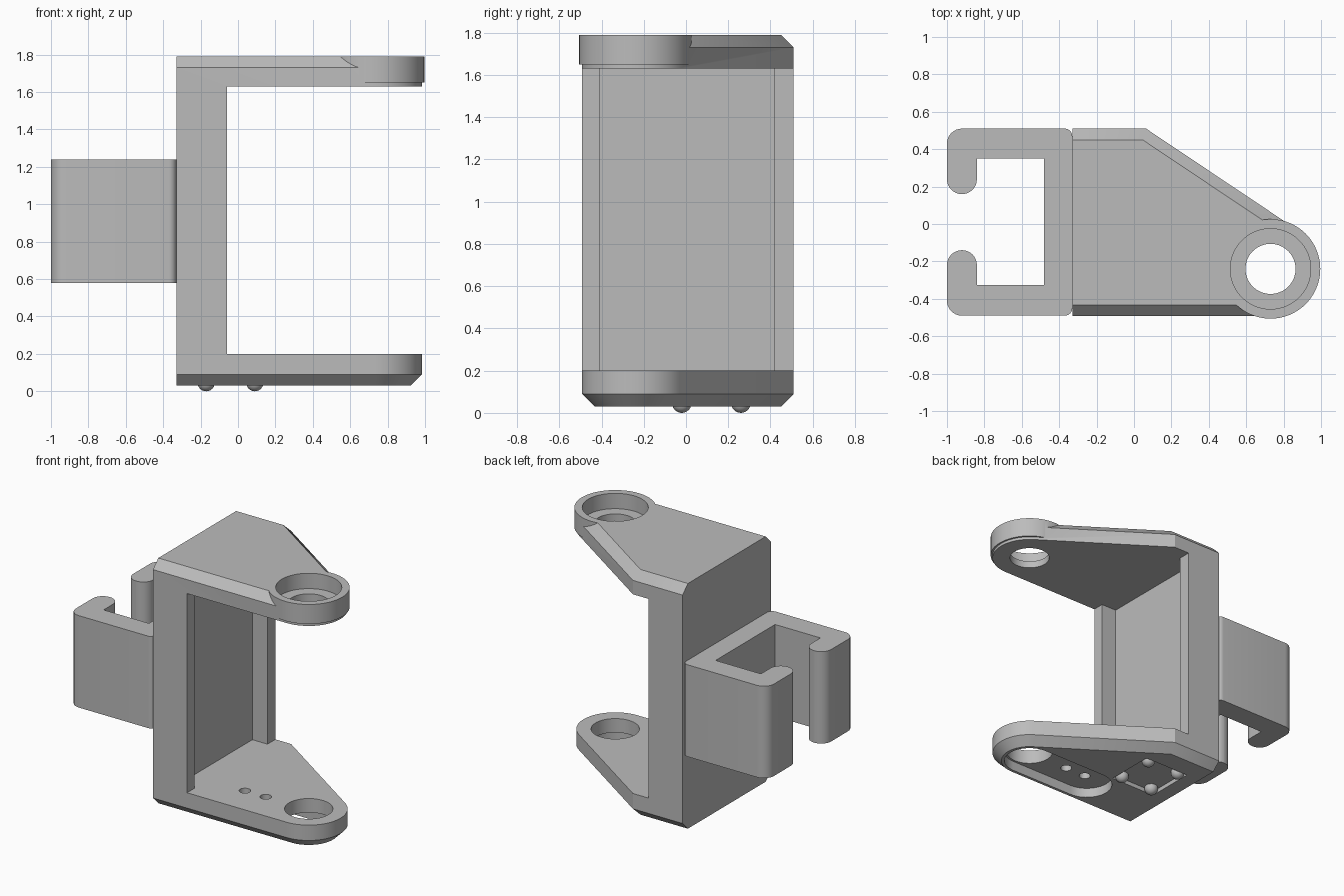
import bpy, bmesh
from math import sin, cos, pi, radians
from mathutils import Vector

cube = bpy.data.objects.get("Cube")
if cube:
    bpy.data.objects.remove(cube, do_unlink=True)

GREY = (0.5, 0.5, 0.5, 1)
grey = bpy.data.materials.new("grey plastic")
grey.use_nodes = True
grey.diffuse_color = GREY
grey.node_tree.nodes["Principled BSDF"].inputs["Base Color"].default_value = GREY


def loft(name, layers):
    """Join outlines of equal length, each given as (points, z), into a closed solid."""
    bm = bmesh.new()
    rings = [[bm.verts.new((x, y, z)) for x, y in pts] for pts, z in layers]
    n = len(rings[0])
    bm.faces.new(rings[0][::-1])
    bm.faces.new(rings[-1])
    for a, b in zip(rings, rings[1:]):
        for i in range(n):
            j = (i + 1) % n
            bm.faces.new((a[i], a[j], b[j], b[i]))
    bmesh.ops.recalc_face_normals(bm, faces=bm.faces)
    mesh = bpy.data.meshes.new(name)
    bm.to_mesh(mesh)
    bm.free()
    obj = bpy.data.objects.new(name, mesh)
    bpy.context.collection.objects.link(obj)
    mesh.materials.append(grey)
    return obj


def prism(name, pts, z0, z1):
    return loft(name, [(pts, z0), (pts, z1)])


def arc(cx, cy, r, a0, a1, n):
    return [(cx + r * cos(a0 + (a1 - a0) * i / n),
             cy + r * sin(a0 + (a1 - a0) * i / n)) for i in range(n + 1)]


def disc(name, x, y, r, z0, z1, n=64):
    return prism(name, arc(x, y, r, 0, 2 * pi, n)[:-1], z0, z1)


def box(name, x0, x1, y0, y1, z0, z1):
    return prism(name, [(x0, y0), (x1, y0), (x1, y1), (x0, y1)], z0, z1)


def combine(target, other, operation):
    mod = target.modifiers.new(operation.lower(), "BOOLEAN")
    mod.operation = operation
    mod.solver = "EXACT"
    mod.object = other
    with bpy.context.temp_override(object=target, active_object=target):
        bpy.ops.object.modifier_apply(modifier=mod.name)
    bpy.data.objects.remove(other, do_unlink=True)


def rounded(corners, steps=8):
    """Fillet polygon corners given as (x, y, radius); all corners are square."""
    out = []
    for i, (x, y, r) in enumerate(corners):
        p = Vector((x, y))
        a = (Vector(corners[i - 1][:2]) - p).normalized()
        b = (Vector(corners[(i + 1) % len(corners)][:2]) - p).normalized()
        if r == 0:
            out.append((x, y))
            continue
        c = p + (a + b) * r
        for k in range(steps + 1):
            t = pi / 2 * k / steps
            q = c - b * r * cos(t) - a * r * sin(t)
            out.append((q.x, q.y))
    return out


# Bracket body: tapered plan with chamfered top and bottom rims
PX, PY, R = 0.73, -0.24, 0.253      # pivot centre and tip radius
BACK, LEFT = 0.51, -0.33
SLANT = radians(56.2)               # direction the slanted side faces


def plan(d):
    tip = arc(PX, PY, R - d, -pi / 2, SLANT, 40)
    yb = BACK - d
    xb = PX + (R - d - (yb - PY) * sin(SLANT)) / cos(SLANT)
    return [(LEFT, PY - R + d)] + tip + [(xb, yb), (LEFT, yb)]


body = loft("bracket_body", [(plan(0.06), 0.03), (plan(0), 0.09),
                             (plan(0), 1.73), (plan(0.06), 1.79)])

# Opening between the arms, and the shallow recess in the upright wall
combine(body, box("opening", -0.06, 1.5, -1, 1, 0.2, 1.63), "DIFFERENCE")
combine(body, box("wall_recess", -0.18, 0.1, -0.41, 0.42, 0.2, 1.63), "DIFFERENCE")

# Upper arm: bearing ring with counterbore and through hole
combine(body, disc("bearing_ring", PX, PY, 0.266, 1.65, 1.79), "UNION")
combine(body, disc("counterbore", PX, PY, 0.215, 1.68, 1.9), "DIFFERENCE")
combine(body, disc("upper_hole", PX, PY, 0.134, 1.5, 1.8), "DIFFERENCE")

# Lower arm: pivot hole, underside slot, two small holes, square pocket
combine(body, disc("lower_hole", PX, PY, 0.157, -0.1, 0.3), "DIFFERENCE")
slot = (arc(PX, PY, 0.172, -pi / 2, pi / 2, 24)
        + arc(0.22, PY, 0.172, pi / 2, 3 * pi / 2, 24))
combine(body, prism("slot", slot, -0.1, 0.1), "DIFFERENCE")
for x in (0.23, 0.395):
    combine(body, disc("small_hole", x, -0.25, 0.038, 0, 0.3, 32), "DIFFERENCE")
combine(body, box("pocket", -0.22, 0.14, -0.06, 0.3, -0.1, 0.06), "DIFFERENCE")

# Rear clip: C-shaped channel with rounded hooks
clip = prism("rear_clip", rounded([
    (-0.33, -0.49, 0.04), (-0.33, 0.51, 0.04),
    (-1.0, 0.51, 0.08), (-1.0, 0.16, 0.079), (-0.84, 0.16, 0.079),
    (-0.84, 0.35, 0), (-0.48, 0.35, 0), (-0.48, -0.325, 0), (-0.84, -0.325, 0),
    (-0.84, -0.14, 0.079), (-1.0, -0.14, 0.079), (-1.0, -0.49, 0.08)]), 0.58, 1.24)

# Four round feet in the pocket
feet = []
for x in (-0.17, 0.09):
    for y in (-0.02, 0.26):
        bpy.ops.mesh.primitive_uv_sphere_add(segments=24, ring_count=12, radius=0.046,
                                             location=(x, y, 0.046))
        foot = bpy.context.object
        foot.name = "round_foot"
        foot.data.materials.append(grey)
        feet.append(foot)

# Smooth shading with sharp edges kept
bpy.ops.object.select_all(action="DESELECT")
for obj in [body, clip] + feet:
    obj.select_set(True)
bpy.context.view_layer.objects.active = body
bpy.ops.object.shade_smooth_by_angle(angle=radians(30))
